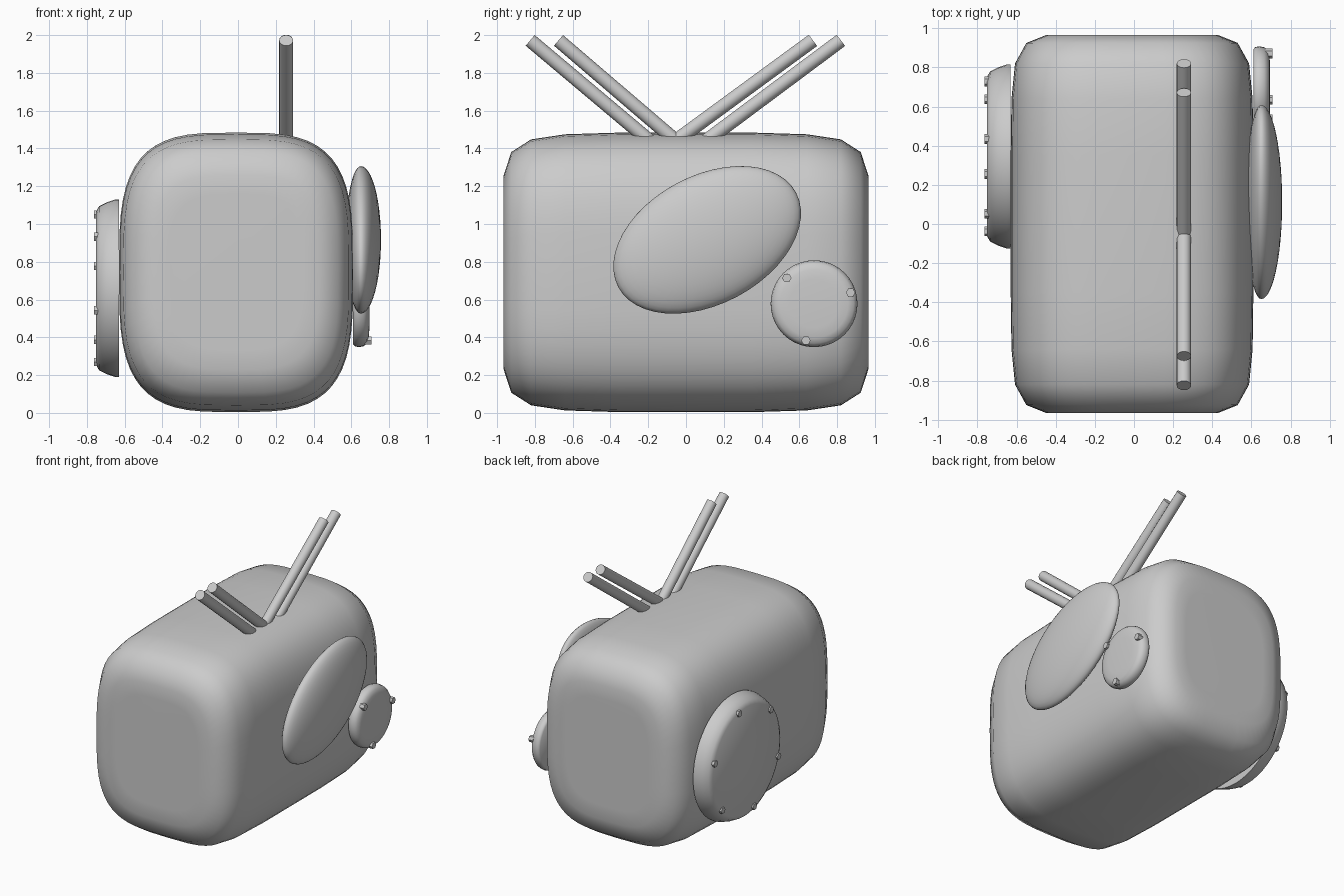
import bpy, bmesh
from math import sin, cos, pi, radians, copysign
from mathutils import Vector

if "Cube" in bpy.data.objects:
    bpy.data.objects.remove(bpy.data.objects["Cube"])


def finish(name, bm, angle=35):
    bmesh.ops.recalc_face_normals(bm, faces=bm.faces[:])
    me = bpy.data.meshes.new(name)
    bm.to_mesh(me)
    bm.free()
    ob = bpy.data.objects.new(name, me)
    bpy.context.collection.objects.link(ob)
    me.polygons.foreach_set("use_smooth", [True] * len(me.polygons))
    me.set_sharp_from_angle(angle=radians(angle))
    return ob


def loft(name, rings, angle=35):
    """Skin a list of closed point rings and cap both ends."""
    bm = bmesh.new()
    loops = [[bm.verts.new(p) for p in r] for r in rings]
    n = len(loops[0])
    for a, b in zip(loops, loops[1:]):
        for i in range(n):
            bm.faces.new((a[i], a[(i + 1) % n], b[(i + 1) % n], b[i]))
    bm.faces.new(loops[0])
    bm.faces.new(loops[-1])
    return finish(name, bm, angle)


def superellipse(y, hx, hz, power=3.4, n=56):
    def f(v):
        return copysign(abs(v) ** (2 / power), v)
    return [(-0.01 + hx * f(cos(2 * pi * i / n)), y, 0.744 + hz * f(sin(2 * pi * i / n)))
            for i in range(n)]


def disc(name, y, z, profile, n=40, start=0.0, angle=35):
    """Round part facing sideways; profile is (x, radius)."""
    return loft(name, [[(x, y + r * cos(start + 2 * pi * i / n), z + r * sin(start + 2 * pi * i / n))
                        for i in range(n)] for x, r in profile], angle)


def rod(name, a, b, r, n=16):
    a, b = Vector(a), Vector(b)
    d = (b - a).normalized()
    u = Vector((1, 0, 0))
    v = d.cross(u)
    return loft(name, [[p + r * (u * cos(2 * pi * i / n) + v * sin(2 * pi * i / n))
                        for i in range(n)] for p in (a, b)])


def bolts(name, y, z, radius, count, x0, x1):
    for k in range(count):
        t = radians(17) + 2 * pi * k / count
        disc(f"{name}_{k + 1}", y + radius * cos(t), z + radius * sin(t),
             [(x0, 0.025), (x1, 0.025)], n=6)


# rounded body, lofted from end to end
half = [(0.966, 0.35, 0.41), (0.965, 0.44, 0.515), (0.925, 0.54, 0.637), (0.82, 0.598, 0.704),
        (0.64, 0.616, 0.731), (0.35, 0.62, 0.74)]
sections = [(-y, hx, hz) for y, hx, hz in half] + half[::-1]
loft("body", [superellipse(*s) for s in sections], 70)

# two pairs of slanted rods on top
for k, (base, tip) in enumerate([(-0.24, -0.825), (-0.10, -0.675), (0.0, 0.672), (0.16, 0.82)]):
    low = Vector((0.255, base, 1.48))
    high = Vector((0.255, tip, 1.972))
    rod(f"top_rod_{k + 1}", low - (high - low) * 0.12, high, 0.037)

# large bolted cover on the left
disc("left_cover", 0.345, 0.66,
     [(-0.63, 0.47), (-0.65, 0.47), (-0.695, 0.455), (-0.735, 0.435), (-0.752, 0.405)], n=48)
bolts("left_bolt", 0.345, 0.66, 0.40, 6, -0.74, -0.763)

# small bolted cover on the right
disc("right_cover", 0.678, 0.578,
     [(0.61, 0.215), (0.62, 0.226), (0.64, 0.23), (0.665, 0.225), (0.683, 0.21),
      (0.692, 0.18), (0.696, 0.13)], angle=60)
bolts("right_bolt", 0.68, 0.578, 0.20, 3, 0.67, 0.708)

# tilted oval pad on the right
bm = bmesh.new()
bmesh.ops.create_uvsphere(bm, u_segments=48, v_segments=24, radius=1)
c, s = cos(radians(28)), sin(radians(28))
for v in bm.verts:
    a, b, h = v.co.x * 0.533, v.co.y * 0.34, v.co.z
    v.co = (0.65 + h * (0.107 if h > 0 else 0.08), 0.112 + a * c - b * s, 0.916 + a * s + b * c)
finish("oval_pad", bm, 60)
